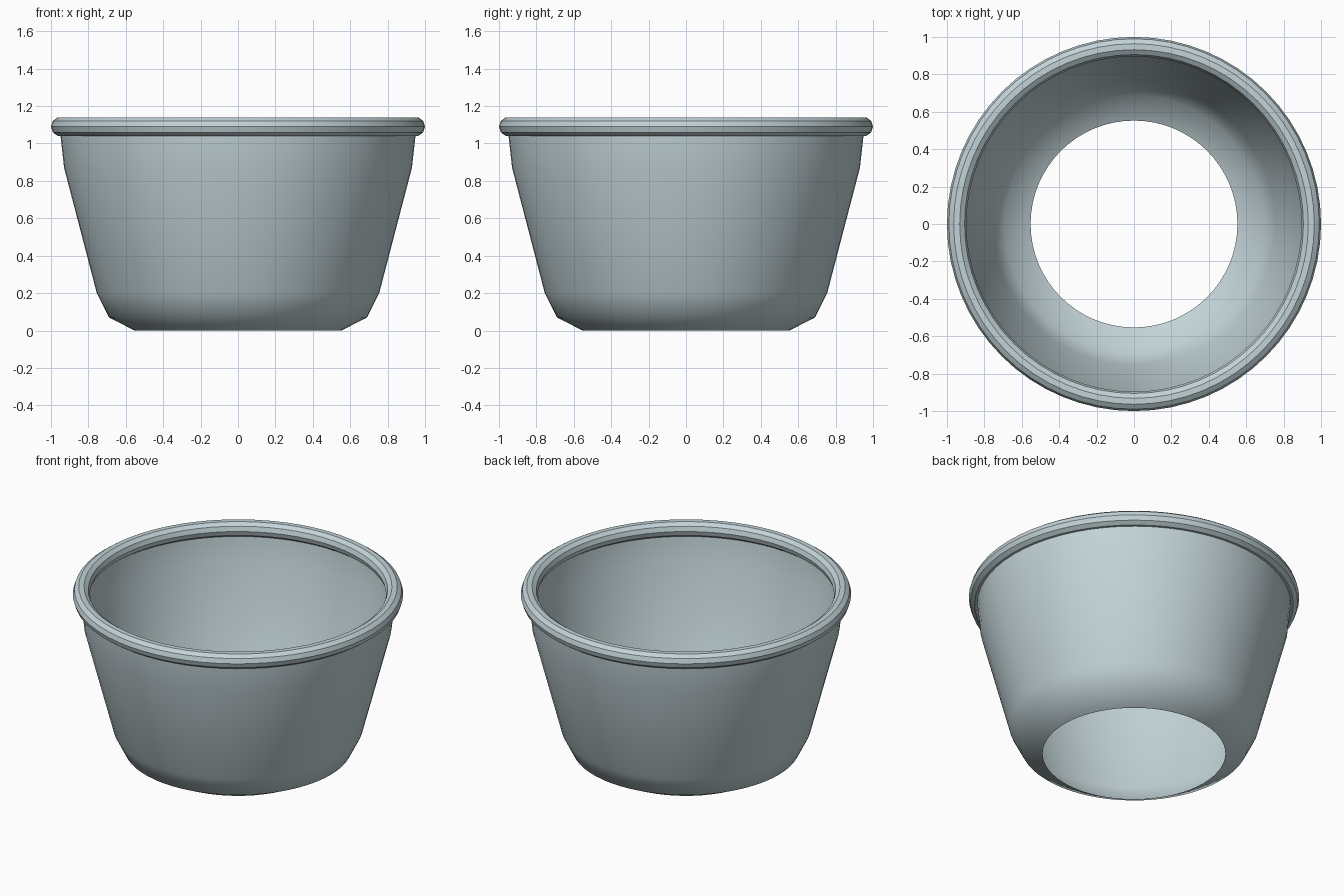
import bpy
import bmesh
from math import cos, sin, tau

SEGMENTS = 64

cube = bpy.data.objects.get("Cube")
if cube:
    bpy.data.objects.remove(cube, do_unlink=True)

# Single pale ceramic colour
glaze = bpy.data.materials.new("pale blue grey")
glaze.use_nodes = True
colour = (0.54, 0.65, 0.68, 1)
glaze.diffuse_color = colour
glaze.node_tree.nodes["Principled BSDF"].inputs["Base Color"].default_value = colour


def lathe(name, profile, closed=False):
    """Spin a (radius, height) profile around the z axis."""
    bm = bmesh.new()
    verts = [bm.verts.new((r, 0, z)) for r, z in profile]
    pairs = list(zip(verts, verts[1:]))
    if closed:
        pairs.append((verts[-1], verts[0]))
    edges = [bm.edges.new(pair) for pair in pairs]
    bmesh.ops.spin(bm, geom=verts + edges, cent=(0, 0, 0), axis=(0, 0, 1),
                   angle=tau, steps=SEGMENTS, use_duplicate=False)
    bmesh.ops.remove_doubles(bm, verts=bm.verts, dist=0.0005)
    bmesh.ops.recalc_face_normals(bm, faces=bm.faces)
    # An open shell must face outwards
    bm.normal_update()
    if not closed:
        lean = sum(f.normal.dot(f.calc_center_median()) for f in bm.faces)
        if lean < 0:
            bmesh.ops.reverse_faces(bm, faces=bm.faces)
    mesh = bpy.data.meshes.new(name)
    bm.to_mesh(mesh)
    bm.free()
    mesh.materials.append(glaze)
    obj = bpy.data.objects.new(name, mesh)
    bpy.context.collection.objects.link(obj)
    return obj


# Tapered thin wall, open at the base
wall = lathe("bowl_wall", [(0.553, 0), (0.69, 0.07), (0.755, 0.2),
                           (0.93, 0.87), (0.95, 1.05), (0.952, 1.09)])
wall.data.shade_smooth()

# Rolled rim with a ten-sided section
angles = [tau * i / 10 for i in range(10)]
rim = lathe("rolled_rim", [(0.948 + 0.052 * cos(a), 1.09 + 0.052 * sin(a))
                           for a in angles], closed=True)
bpy.ops.object.select_all(action="DESELECT")
rim.select_set(True)
bpy.context.view_layer.objects.active = rim
bpy.ops.object.shade_smooth_by_angle(angle=0.5)
